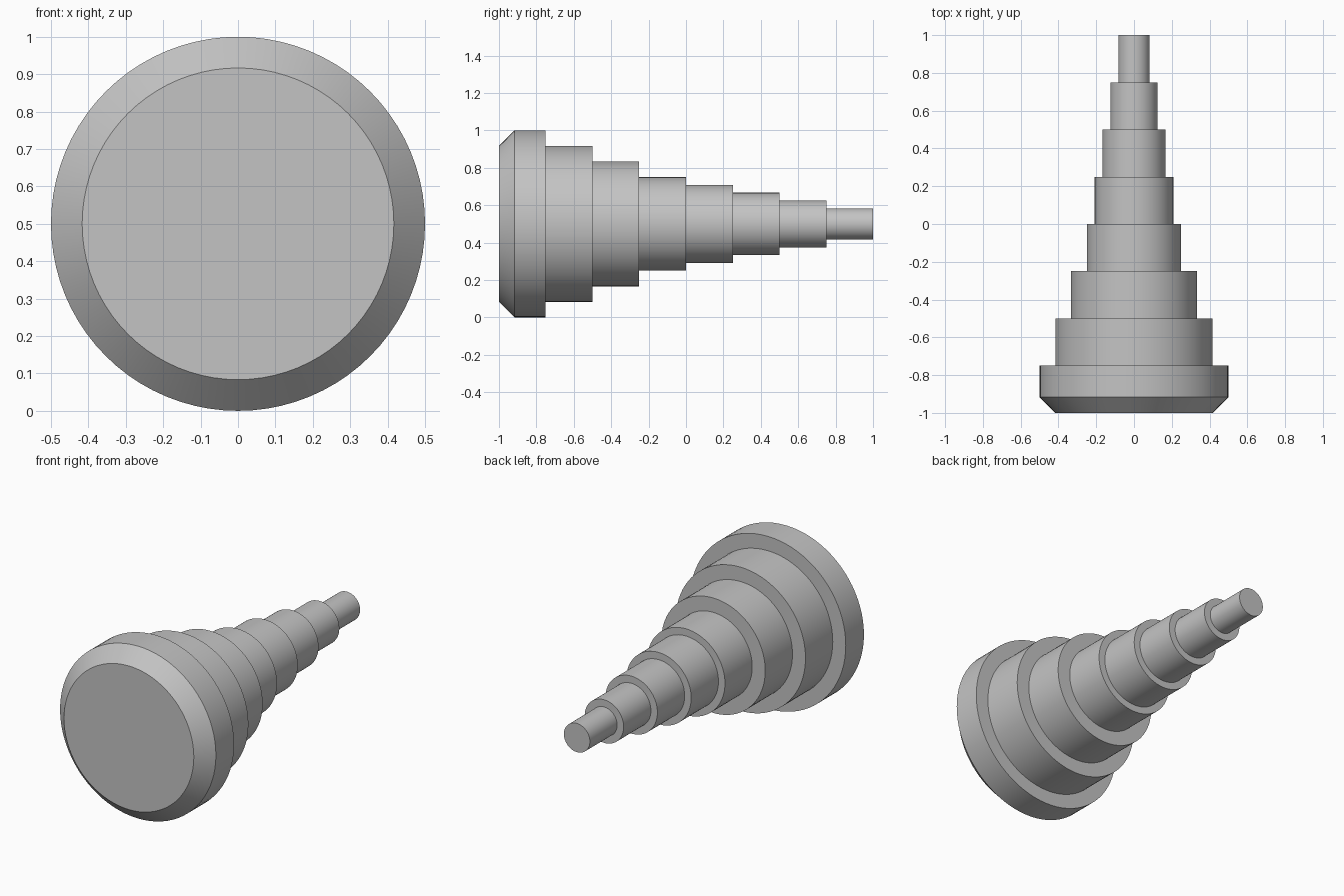
import bpy
import bmesh
import math
from mathutils import Matrix, Vector

cube = bpy.data.objects.get("Cube")
if cube:
    bpy.data.objects.remove(cube, do_unlink=True)

SEGMENTS = 80
UNIT = 1 / 12          # common step of all radii
STEP = 0.25            # length of each tier
CENTRE_Z = 0.5

grey = bpy.data.materials.new("plain grey")
grey.use_nodes = True
colour = (0.55, 0.55, 0.55, 1)
grey.diffuse_color = colour
grey.node_tree.nodes["Principled BSDF"].inputs["Base Color"].default_value = colour


def lathe(name, profile):
    """Turn (radius, y) points about the long axis and cap both ends."""
    bm = bmesh.new()
    rings = []
    for radius, y in profile:
        ring = []
        for i in range(SEGMENTS):
            a = math.tau * i / SEGMENTS
            ring.append(bm.verts.new((radius * math.cos(a), y,
                                      CENTRE_Z + radius * math.sin(a))))
        rings.append(ring)
    for lower, upper in zip(rings, rings[1:]):
        for i in range(SEGMENTS):
            j = (i + 1) % SEGMENTS
            bm.faces.new((lower[i], lower[j], upper[j], upper[i]))
    bm.faces.new(rings[0])
    bm.faces.new(rings[-1])
    bmesh.ops.recalc_face_normals(bm, faces=bm.faces)
    mesh = bpy.data.meshes.new(name)
    bm.to_mesh(mesh)
    bm.free()
    mesh.materials.append(grey)
    obj = bpy.data.objects.new(name, mesh)
    bpy.context.collection.objects.link(obj)
    bpy.ops.object.select_all(action='DESELECT')
    obj.select_set(True)
    bpy.context.view_layer.objects.active = obj
    bpy.ops.object.shade_smooth_by_angle(angle=math.radians(30))
    return obj


# Chamfered front rim, then tiers narrowing toward the back
tiers = [6, 5, 4, 3, 2.5, 2, 1.5, 1]
profile = [(5 * UNIT, -1), (6 * UNIT, -1 + UNIT)]
for n, size in enumerate(tiers):
    y = -1 + n * STEP
    if n:
        profile.append((size * UNIT, y))
    profile.append((size * UNIT, y + STEP))

lathe("stepped_cone", profile)
